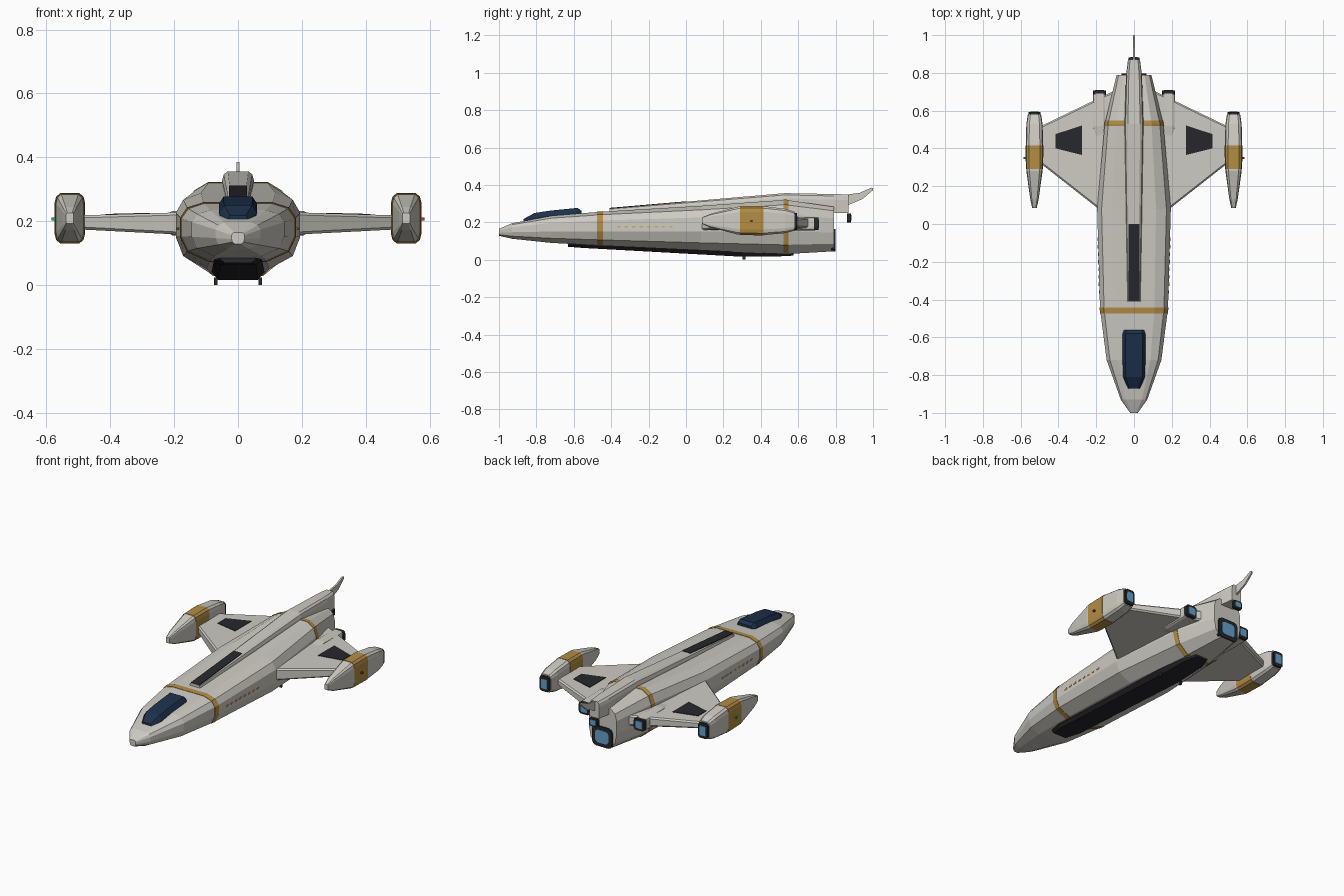
import bpy, bmesh

if "Cube" in bpy.data.objects:
    bpy.data.objects.remove(bpy.data.objects["Cube"])


def material(name, r, g, b):
    m = bpy.data.materials.new(name)
    m.diffuse_color = (r, g, b, 1)
    m.use_nodes = True
    m.node_tree.nodes["Principled BSDF"].inputs["Base Color"].default_value = m.diffuse_color
    return m


CREAM = material("cream", 0.62, 0.60, 0.55)
GOLD = material("gold", 0.45, 0.27, 0.06)
DARK = material("dark", 0.02, 0.021, 0.025)
GLASS = material("glass", 0.012, 0.03, 0.07)
GLOW = material("glow", 0.13, 0.36, 0.6)
AMBER = material("amber", 0.75, 0.4, 0.12)
RED = material("red", 0.6, 0.02, 0.02)
GREEN = material("green", 0.02, 0.4, 0.12)

# Right halves of cross-sections, bottom to top: (fraction of half-width, fraction of height)
HULL = [(0.5, 0), (0.88, 0.17), (1, 0.42), (1, 0.74), (0.88, 0.91), (0.6, 1)]
BOX = [(0.62, 0), (0.9, 0.07), (1, 0.2), (1, 0.8), (0.9, 0.93), (0.62, 1)]
SPINE = [(1, 0), (1, 0.7), (0.9, 0.9), (0.65, 1)]
SLAB = [(0.75, 0), (1, 0.35), (1, 1)]
LID = [(1, 0), (1, 0.6), (0.75, 1)]


def add(name, verts, faces, mat, mirror=False):
    me = bpy.data.meshes.new(name)
    bm = bmesh.new()
    vs = [bm.verts.new(v) for v in verts]
    for f in faces:
        bm.faces.new([vs[i] for i in f])
    bmesh.ops.recalc_face_normals(bm, faces=bm.faces)
    bm.to_mesh(me)
    bm.free()
    me.materials.append(mat)
    ob = bpy.data.objects.new(name, me)
    bpy.context.collection.objects.link(ob)
    if mirror:
        ob.modifiers.new("mirror", 'MIRROR').use_mirror_merge = False
    return ob


def loft(name, profile, stations, mat, cx=0.0, mirror=False):
    """Skin a cross-section along y; stations are (y, half-width, z low, z high)."""
    ring = profile + [(-u, v) for u, v in reversed(profile)]
    n = len(ring)
    verts = [(cx + u * w, y, lo + v * (hi - lo)) for y, w, lo, hi in stations for u, v in ring]
    faces = [list(range(n)), list(range(len(verts) - n, len(verts)))]
    for s in range(len(stations) - 1):
        for i in range(n):
            j = (i + 1) % n
            faces.append([s * n + i, s * n + j, s * n + n + j, s * n + n + i])
    return add(name, verts, faces, mat, mirror)


def at(stations, y, grow=0.0):
    """Interpolate a station, optionally enlarged."""
    for a, b in zip(stations, stations[1:]):
        if a[0] <= y <= b[0]:
            t = (y - a[0]) / (b[0] - a[0])
            w, lo, hi = (a[k] + (b[k] - a[k]) * t for k in (1, 2, 3))
            return (y, w + grow, lo - grow, hi + grow)


def prism(name, bottom, top, mat, mirror=False):
    n = len(bottom)
    faces = [list(range(n)), list(range(n, 2 * n))]
    faces += [[i, (i + 1) % n, (i + 1) % n + n, i + n] for i in range(n)]
    return add(name, bottom + top, faces, mat, mirror)


def box(name, c, s, mat, mirror=False):
    def layer(z):
        return [(c[0] + i * s[0] / 2, c[1] + j * s[1] / 2, z)
                for i, j in ((-1, -1), (1, -1), (1, 1), (-1, 1))]
    return prism(name, layer(c[2] - s[2] / 2), layer(c[2] + s[2] / 2), mat, mirror)


def nozzle(name, y0, y1, w, lo, hi, cx=0.0, mirror=False):
    """Dark exhaust rim with a glowing face."""
    loft(name + "_rim", BOX, [(y0, w, lo, hi), (y1, w, lo, hi)], DARK, cx, mirror)
    g = (hi - lo) * 0.18
    loft(name + "_glow", BOX, [(y1 - 0.005, w * 0.66, lo + g, hi - g),
                               (y1 + 0.002, w * 0.66, lo + g, hi - g)], GLOW, cx, mirror)


# Main hull and its gold bands
hull = [(-1, 0.02, 0.128, 0.165), (-0.93, 0.07, 0.112, 0.195), (-0.72, 0.145, 0.09, 0.235),
        (-0.45, 0.18, 0.075, 0.257), (0.08, 0.195, 0.05, 0.288), (0.53, 0.155, 0.03, 0.32),
        (0.79, 0.092, 0.045, 0.283)]
loft("hull", HULL, hull, CREAM)
loft("front_band", HULL, [at(hull, y, 0.002) for y in (-0.475, -0.45, -0.443)], GOLD)
loft("rear_band", HULL, [at(hull, y, 0.002) for y in (0.52, 0.53, 0.547)], GOLD)

# Side windows
for i in range(8):
    y = -0.36 + i * 0.04
    box("window", (at(hull, y)[1], y, 0.176), (0.006, 0.018, 0.009), AMBER, True)

# Canopy
loft("canopy", LID, [(-0.87, 0.033, 0.18, 0.217), (-0.81, 0.058, 0.19, 0.25),
                     (-0.73, 0.06, 0.2, 0.262), (-0.58, 0.06, 0.22, 0.277),
                     (-0.56, 0.053, 0.22, 0.262)], GLASS)

# Dorsal spine, inlaid strip and tail fin
spine = [(-0.41, 0.034, 0.23, 0.275), (0.53, 0.05, 0.26, 0.356), (0.79, 0.042, 0.25, 0.351),
         (0.87, 0.032, 0.25, 0.349)]
loft("spine", SPINE, spine, CREAM)
strip = [at(spine, y) for y in (-0.408, 0.0)]
loft("spine_strip", [(1, 0), (1, 1)], [(y, 0.028, hi - 0.008, hi + 0.002)
                                       for y, w, lo, hi in strip], DARK)
fin = [(0.85, 0.347), (0.93, 0.358), (0.99, 0.385), (1, 0.383), (1, 0.372), (0.945, 0.325), (0.85, 0.285)]
prism("tail_fin", [(-0.005, y, z) for y, z in fin], [(0.005, y, z) for y, z in fin], CREAM)

# Belly fairing and small skids
loft("belly", SLAB, [(-0.63, 0.055, 0.069, 0.1), (-0.55, 0.075, 0.063, 0.1),
                     (0.3, 0.083, 0.016, 0.085), (0.5, 0.075, 0.018, 0.08),
                     (0.575, 0.045, 0.022, 0.07)], DARK)
box("skid", (0.07, 0.31, 0.012), (0.01, 0.014, 0.024), DARK, True)

# Wings with dark top panels
plan = [(0.13, 0.035, 0.155, 0.229), (0.5, 0.325, 0.174, 0.218),
        (0.5, 0.515, 0.178, 0.216), (0.1, 0.708, 0.165, 0.227)]
wing = prism("wing", [(x, y, lo) for x, y, lo, hi in plan],
             [(x, y, hi) for x, y, lo, hi in plan], CREAM, True)
bev = wing.modifiers.new("bevel", 'BEVEL')
bev.width = 0.008
bev.segments = 1
panel = [(0.275, 0.365, 0.226), (0.415, 0.4, 0.2225), (0.415, 0.476, 0.222), (0.275, 0.522, 0.2255)]
prism("wing_panel", [(x, y, z - 0.01) for x, y, z in panel], panel, DARK, True)

# Wing-root thrusters
loft("root_pod", BOX, [(0.44, 0.024, 0.175, 0.222), (0.52, 0.035, 0.155, 0.232),
                       (0.69, 0.034, 0.157, 0.227)], CREAM, 0.183, True)
nozzle("root_nozzle", 0.685, 0.708, 0.035, 0.158, 0.227, 0.183, True)

# Wing-tip pods
pod = [(0.085, 0.012, 0.192, 0.226), (0.13, 0.022, 0.172, 0.245), (0.28, 0.043, 0.134, 0.284),
       (0.42, 0.046, 0.132, 0.286), (0.53, 0.043, 0.142, 0.272), (0.58, 0.035, 0.155, 0.257)]
loft("tip_pod", BOX, pod, CREAM, 0.527, True)
loft("tip_band", BOX, [at(pod, y, 0.002) for y in (0.29, 0.415)], GOLD, 0.527, True)
nozzle("tip_nozzle", 0.57, 0.594, 0.032, 0.16, 0.25, 0.527, True)
box("red_light", (0.577, 0.35, 0.207), (0.014, 0.012, 0.01), RED)
box("green_light", (-0.577, 0.35, 0.207), (0.014, 0.012, 0.01), GREEN)

# Main and dorsal exhausts
nozzle("main_nozzle", 0.775, 0.798, 0.066, 0.045, 0.165)
nozzle("dorsal_nozzle", 0.862, 0.882, 0.028, 0.2, 0.248)
